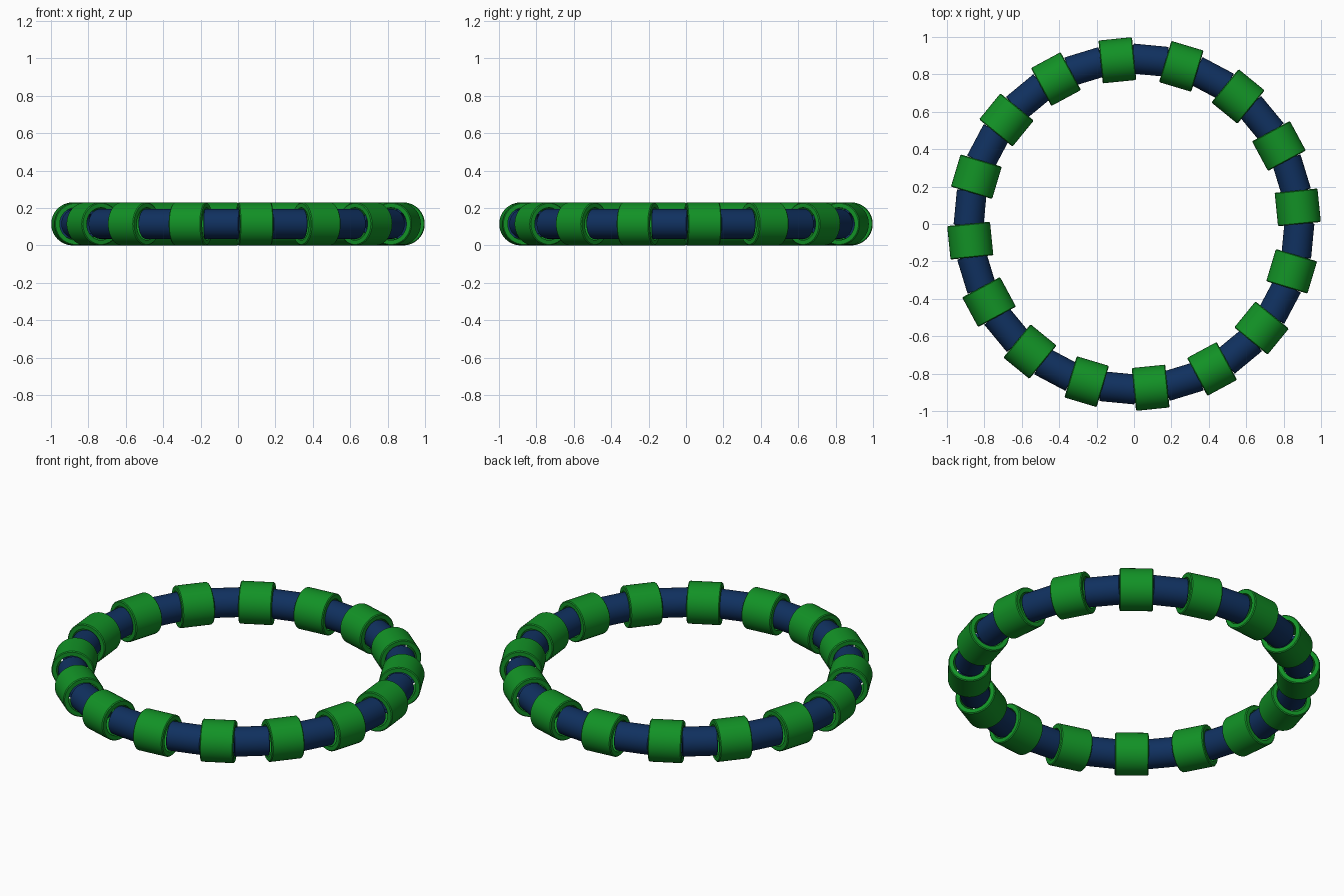
import bpy, math
from mathutils import Matrix

if "Cube" in bpy.data.objects:
    bpy.data.objects.remove(bpy.data.objects["Cube"])

COUNT = 16          # beads of each colour
RING = 0.88         # radius of the bracelet centre line
HEIGHT = 0.115      # height of the centre line
START = math.radians(5.8)
STEP = 2 * math.pi / COUNT


def material(name, rgb):
    m = bpy.data.materials.new(name)
    m.diffuse_color = (*rgb, 1)
    m.use_nodes = True
    m.node_tree.nodes["Principled BSDF"].inputs["Base Color"].default_value = m.diffuse_color
    return m


green = material("bead green", (0.006, 0.285, 0.019))
blue = material("tube navy", (0.005, 0.030, 0.115))


def tube_mesh(name, outer, inner, length, bevel, sides, mat):
    """Hollow tube along local Y, lathed from a closed profile."""
    h = length / 2
    profile = [(outer, -h + bevel), (outer, h - bevel), (outer - bevel, h),
               (inner, h), (inner, -h), (outer - bevel, -h)]
    n = len(profile)
    verts, faces = [], []
    for i in range(sides):
        a = 2 * math.pi * i / sides
        verts += [(r * math.cos(a), y, r * math.sin(a)) for r, y in profile]
        j = (i + 1) % sides
        for k in range(n):
            l = (k + 1) % n
            faces.append((i * n + k, i * n + l, j * n + l, j * n + k))
    me = bpy.data.meshes.new(name)
    me.from_pydata(verts, [], faces)
    me.materials.append(mat)
    me.update()
    # make sure the normals face outwards
    if me.polygons[0].normal.dot(me.polygons[0].center) < 0:
        me.flip_normals()
    return me


def place(name, mesh, angle):
    ob = bpy.data.objects.new(name, mesh)
    bpy.context.collection.objects.link(ob)
    ob.matrix_world = (Matrix.Rotation(angle, 4, 'Z')
                       @ Matrix.Translation((RING, 0, HEIGHT)))
    return ob


bead = tube_mesh("bead", 0.115, 0.087, 0.18, 0.005, 40, green)
tube = tube_mesh("tube", 0.080, 0.058, 0.19, 0.003, 32, blue)

# smooth sides, sharp rims
for me in (bead, tube):
    me.shade_smooth()
    me.set_sharp_from_angle(angle=math.radians(30))

# alternate wide green beads and narrow blue tubes round the ring
for i in range(COUNT):
    place(f"green_bead_{i + 1}", bead, START + i * STEP)
    place(f"blue_tube_{i + 1}", tube, START + (i + 0.5) * STEP)
